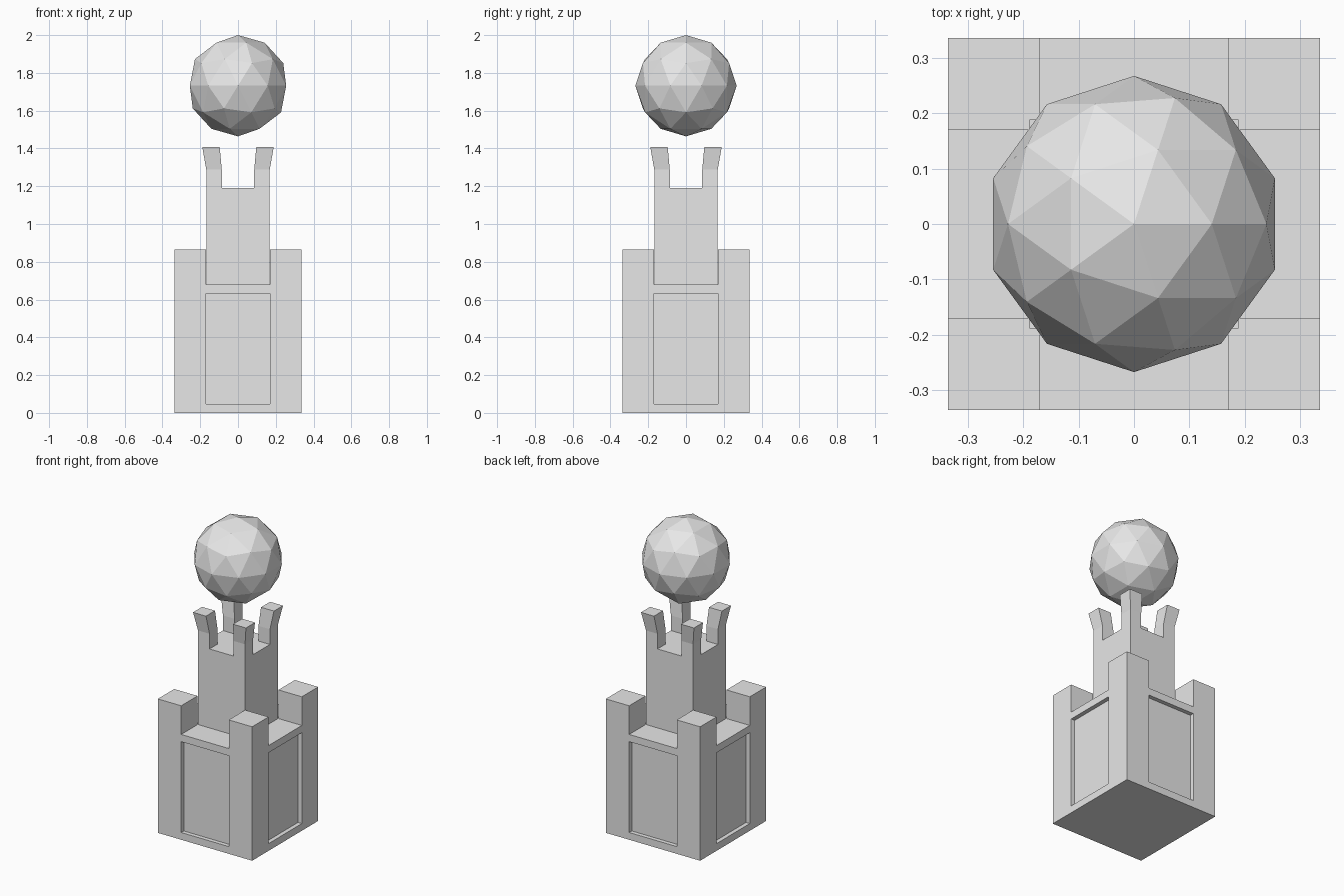
import bpy
import bmesh

default_cube = bpy.data.objects.get("Cube")
if default_cube:
    bpy.data.objects.remove(default_cube, do_unlink=True)

# One plain stone colour
stone = bpy.data.materials.new("light grey stone")
stone.use_nodes = True
GREY = (0.8, 0.8, 0.8, 1)
stone.diffuse_color = GREY
stone.node_tree.nodes["Principled BSDF"].inputs["Base Color"].default_value = GREY


def finish(name, bm):
    mesh = bpy.data.meshes.new(name)
    bm.to_mesh(mesh)
    bm.free()
    mesh.materials.append(stone)
    obj = bpy.data.objects.new(name, mesh)
    bpy.context.collection.objects.link(obj)
    return obj


def square_block(half, bottom, top):
    bm = bmesh.new()
    bmesh.ops.create_cube(bm, size=2)
    for v in bm.verts:
        v.co.x *= half
        v.co.y *= half
        v.co.z = top if v.co.z > 0 else bottom
    bm.normal_update()
    return bm


def raise_corners(bm, cut, steps):
    """Split the top in nine and pull up its corners; steps are (height, spread)."""
    for axis in ((1, 0, 0), (0, 1, 0)):
        for side in (-cut, cut):
            top = [f for f in bm.faces if f.normal.z > 0.9]
            geom = set(top)
            for f in top:
                geom.update(f.edges, f.verts)
            bmesh.ops.bisect_plane(bm, geom=list(geom), plane_no=axis,
                                   plane_co=[a * side for a in axis])
            bm.normal_update()
    corners = []
    for f in bm.faces:
        c = f.calc_center_median()
        if f.normal.z > 0.9 and min(abs(c.x), abs(c.y)) > cut:
            corners.append(f)
    for height, spread in steps:
        corners = bmesh.ops.extrude_discrete_faces(bm, faces=corners)["faces"]
        for v in {v for f in corners for v in f.verts}:
            v.co.x *= spread
            v.co.y *= spread
            v.co.z = height
    bmesh.ops.recalc_face_normals(bm, faces=bm.faces[:])


# Base with four recessed panels and corner battlements
bm = square_block(0.337, 0, 0.68)
walls = [f for f in bm.faces if abs(f.normal.z) < 0.1]
bmesh.ops.inset_individual(bm, faces=walls, thickness=0.066)
panels = bmesh.ops.extrude_discrete_faces(bm, faces=walls)["faces"]
bm.normal_update()
for f in panels:
    bmesh.ops.translate(bm, verts=f.verts[:], vec=f.normal * -0.027)
bm.normal_update()
# Only the upper deck is split, so set the sill faces of the panels aside by height
deck = max((f for f in bm.faces if f.normal.z > 0.9),
           key=lambda f: f.calc_center_median().z)
raise_corners(bm, 0.17, [(0.865, 1)])
finish("base", bm)

# Tower with four prongs that lean outwards
bm = square_block(0.168, 0.68, 1.19)
raise_corners(bm, 0.086, [(1.288, 1), (1.407, 1.125)])
finish("tower", bm)

# Faceted ball floating above the prongs
bm = bmesh.new()
bmesh.ops.create_icosphere(bm, subdivisions=2, radius=0.268)
bmesh.ops.translate(bm, verts=bm.verts[:], vec=(0, 0, 1.732))
finish("ball", bm)
